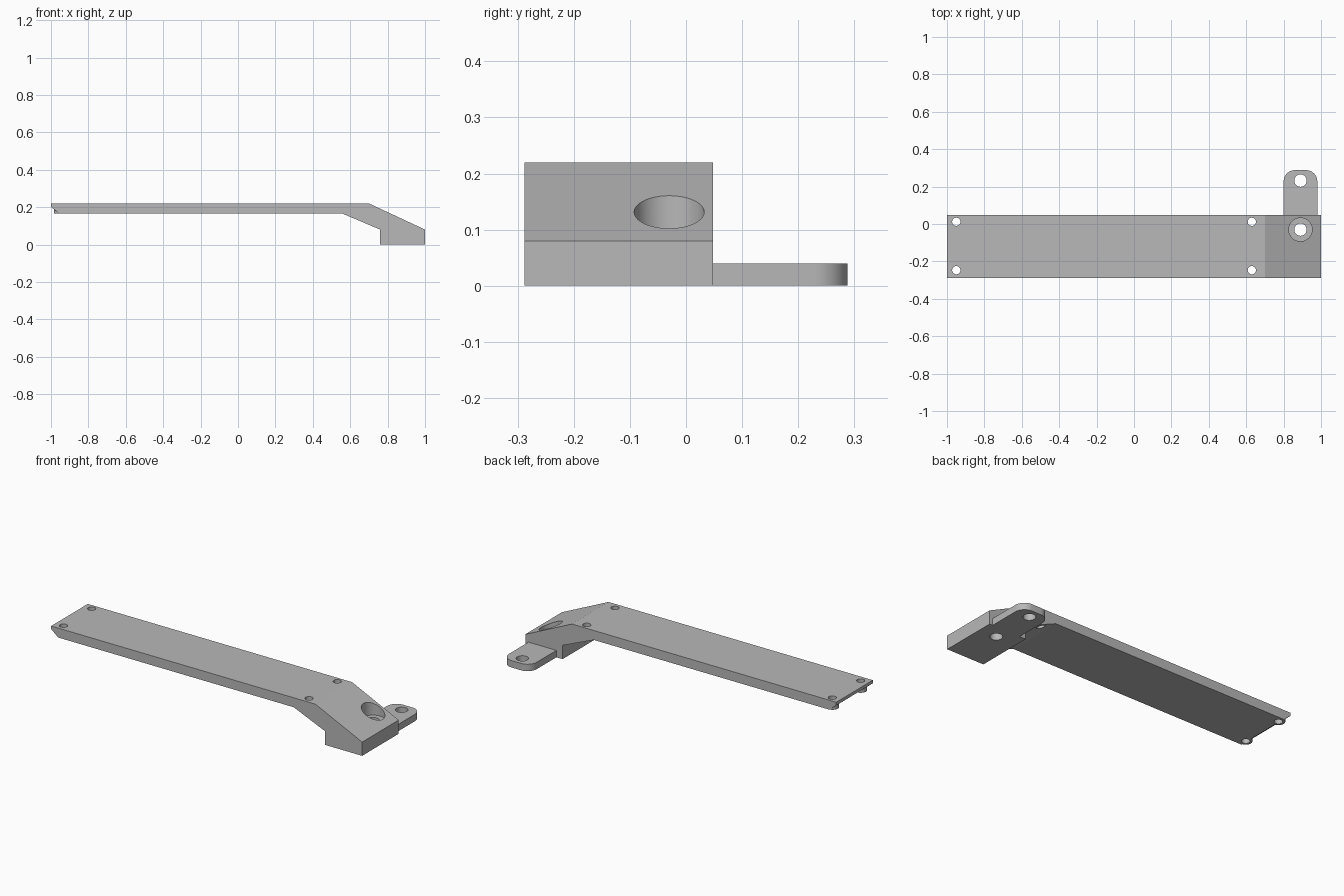
import bpy, bmesh, math
from mathutils import Vector

cube = bpy.data.objects.get("Cube")
if cube:
    bpy.data.objects.remove(cube, do_unlink=True)

grey = bpy.data.materials.new("light_grey")
grey.use_nodes = True
colour = (0.48, 0.48, 0.48, 1)
grey.diffuse_color = colour
grey.node_tree.nodes["Principled BSDF"].inputs["Base Color"].default_value = colour

FRONT, BACK = -0.288, 0.048


def prism(name, outline, direction):
    """Extrude a closed outline of 3D points along a direction."""
    bm = bmesh.new()
    face = bm.faces.new([bm.verts.new(p) for p in outline])
    new = bmesh.ops.extrude_face_region(bm, geom=[face])["geom"]
    bmesh.ops.translate(bm, vec=Vector(direction),
                        verts=[v for v in new if isinstance(v, bmesh.types.BMVert)])
    bmesh.ops.recalc_face_normals(bm, faces=bm.faces)
    mesh = bpy.data.meshes.new(name)
    bm.to_mesh(mesh)
    bm.free()
    obj = bpy.data.objects.new(name, mesh)
    bpy.context.collection.objects.link(obj)
    mesh.materials.append(grey)
    return obj


def arc(x, y, z, radius, start, end, steps):
    angles = [math.radians(start + (end - start) * i / steps) for i in range(steps + 1)]
    return [(x + radius * math.cos(a), y + radius * math.sin(a), z) for a in angles]


def cylinder(name, x, y, radius, low, high):
    return prism(name, arc(x, y, low, radius, 0, 360, 40)[:-1], (0, 0, high - low))


def combine(target, other, operation):
    """Apply a boolean and discard the second solid."""
    other.hide_render = True
    mod = target.modifiers.new("boolean", "BOOLEAN")
    mod.operation, mod.solver, mod.object = operation, "EXACT", other
    bpy.context.view_layer.objects.active = target
    bpy.ops.object.modifier_apply(modifier=mod.name)
    bpy.data.objects.remove(other, do_unlink=True)


# Long arm with the sloped end and the foot block
profile = [(-1, 0.22), (0.7, 0.22), (1, 0.08), (1, 0), (0.76, 0),
           (0.76, 0.08), (0.56, 0.165), (-0.955, 0.165), (-1, 0.202)]
arm = prism("bracket_arm", [(x, FRONT, z) for x, z in profile], (0, BACK - FRONT, 0))

# Round bosses under the chamfered end
hole_rows = (-0.247, 0.012)
for y in hole_rows:
    combine(arm, cylinder("boss", -0.95, y, 0.035, 0.165, 0.21), "UNION")

# Four small screw holes
for x in (-0.95, 0.63):
    for y in hole_rows:
        combine(arm, cylinder("screw_hole", x, y, 0.022, -0.1, 0.4), "DIFFERENCE")

# Counterbored bolt hole in the slope
combine(arm, cylinder("counterbore", 0.89, -0.03, 0.0625, 0.08, 0.4), "DIFFERENCE")
combine(arm, cylinder("bolt_hole", 0.89, -0.03, 0.033, -0.1, 0.4), "DIFFERENCE")

# Rounded mounting tab behind the foot
outline = [(0.8, BACK, 0), (0.98, BACK, 0)]
outline += arc(0.92, 0.228, 0, 0.06, 0, 90, 12) + arc(0.86, 0.228, 0, 0.06, 90, 180, 12)
tab = prism("mounting_tab", outline, (0, 0, 0.04))
combine(tab, cylinder("tab_hole", 0.89, 0.232, 0.033, -0.1, 0.2), "DIFFERENCE")

# Smooth the round walls while keeping edges sharp
bpy.ops.object.select_all(action="DESELECT")
for obj in (arm, tab):
    obj.select_set(True)
bpy.context.view_layer.objects.active = arm
bpy.ops.object.shade_smooth_by_angle(angle=math.radians(20))
